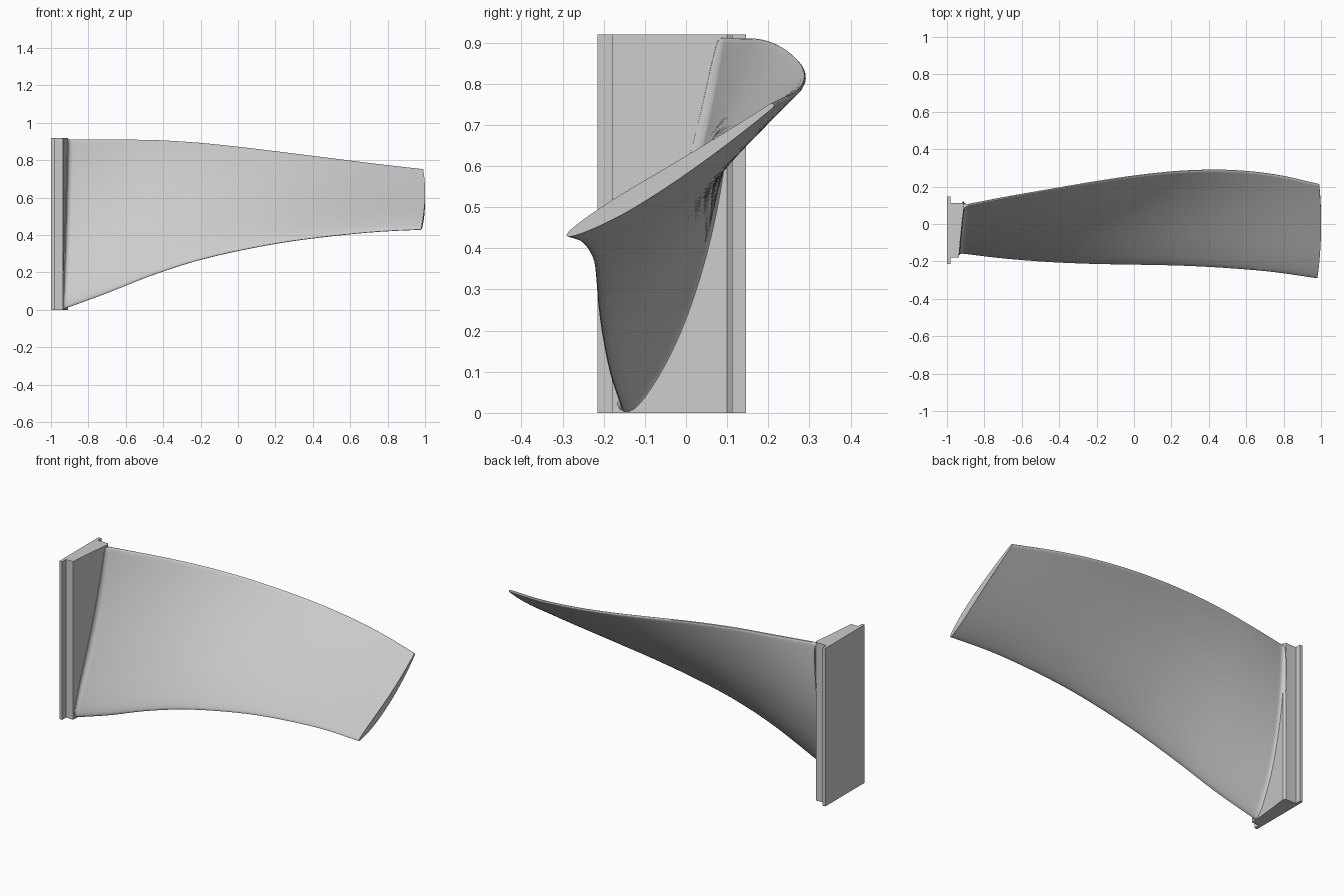
import bpy, bmesh, math
from mathutils import Vector

cube = bpy.data.objects.get("Cube")
if cube:
    bpy.data.objects.remove(cube, do_unlink=True)

metal = bpy.data.materials.new("grey metal")
metal.use_nodes = True
GREY = (0.6, 0.6, 0.6, 1)
metal.diffuse_color = GREY
metal.node_tree.nodes["Principled BSDF"].inputs["Base Color"].default_value = GREY


def make_object(name, bm):
    bmesh.ops.recalc_face_normals(bm, faces=bm.faces)
    mesh = bpy.data.meshes.new(name)
    bm.to_mesh(mesh)
    bm.free()
    mesh.materials.append(metal)
    obj = bpy.data.objects.new(name, mesh)
    bpy.context.collection.objects.link(obj)
    return obj


def prism(name, outline, height):
    """Extrude a plan outline upward from the ground."""
    bm = bmesh.new()
    face = bm.faces.new([bm.verts.new((x, y, 0)) for x, y in outline])
    top = bmesh.ops.extrude_face_region(bm, geom=[face])["geom"]
    bmesh.ops.translate(bm, vec=(0, 0, height),
                        verts=[v for v in top if isinstance(v, bmesh.types.BMVert)])
    return make_object(name, bm)


def spline(values, u):
    """Smooth curve through evenly spaced values, u from 0 to 1."""
    n = len(values) - 1
    i = min(int(u * n), n - 1)
    f = u * n - i
    b, c = values[i], values[i + 1]
    a = values[i - 1] if i else 2 * b - c
    d = values[i + 2] if i + 2 <= n else 2 * c - b
    return b + 0.5 * f * (c - a + f * (2*a - 5*b + 4*c - d + f * (3*(b - c) + d - a)))


# Root mount: thin flange and a block with a slanted face, chamfered at the back
prism("root_flange", [(-1, -0.215), (-0.982, -0.215), (-0.982, 0.146), (-1, 0.146)], 0.92)
prism("root_block", [(-0.983, -0.18), (-0.936, -0.18), (-0.93, -0.1), (-0.92, 0),
                     (-0.908, 0.1), (-0.916, 0.113), (-0.983, 0.113)], 0.92)

# Edge paths of the blade, evenly spaced from root to tip
LOW_Y = [-0.15, -0.18, -0.2, -0.211, -0.216, -0.222, -0.235, -0.256, -0.29]
LOW_Z = [0.002, 0.09, 0.185, 0.263, 0.32, 0.364, 0.395, 0.418, 0.43]
TOP_Y = [0.095, 0.143, 0.186, 0.227, 0.262, 0.285, 0.288, 0.265, 0.213]
TOP_Z = [0.91, 0.909, 0.906, 0.891, 0.866, 0.837, 0.807, 0.777, 0.75]
SIDE, SPANS = 28, 64
FILLET = 0.025


def half_thickness(s):
    """Rounded lower edge, thin upper edge; peak near one."""
    return 10 * (0.594*math.sqrt(s) - 0.252*s - 0.703*s**2 + 0.569*s**3 - 0.19*s**4)


def section(u):
    low = Vector((0, spline(LOW_Y, u), spline(LOW_Z, u)))
    top = Vector((0, spline(TOP_Y, u), spline(TOP_Z, u)))
    chord = top - low
    normal = Vector((0, chord.z, -chord.y)).normalized()
    camber = 0.05 + (0.01 - 0.05) * u
    thick = 0.018 + (0.009 - 0.018) * u
    # Quarter-round flare where the blade leaves the slanted block face
    gap = FILLET - min(FILLET, max(0, u * 1.92 - 0.005))
    flare = FILLET - math.sqrt(FILLET**2 - gap**2)
    ring = []
    for k in range(2 * SIDE + 1):
        side = 1 if k <= SIDE else -1
        a = math.pi * (k if side > 0 else 2 * SIDE + 1 - k) / SIDE
        s = (1 - math.cos(a)) / 2
        edge = 0.004 * min(1, s * 4, math.sqrt(100 * (1 - s)))
        ends = max(0, 4 * s * (1 - s)) ** 0.3
        spread = half_thickness(s) * thick + edge + flare * ends
        p = low + chord * s + normal * (camber * 4 * s * (1 - s) + side * spread)
        root_x = -0.938 + 0.026 * s
        tip_x = 0.98 + 0.01 * s + 0.06 * s * (1 - s)
        ring.append((root_x + (tip_x - root_x) * u, p.y, max(p.z, 0)))
    return ring


# Twisted blade lofted through its sections, dense near the root fillet
bm = bmesh.new()
rings = [[bm.verts.new(p) for p in section((i / SPANS) ** 2)] for i in range(SPANS + 1)]
for r, q in zip(rings, rings[1:]):
    for j in range(len(r)):
        k = (j + 1) % len(r)
        bm.faces.new((r[j], r[k], q[k], q[j]))
bm.faces.new(rings[0])
bm.faces.new(rings[-1])
blade = make_object("blade", bm)

bpy.ops.object.select_all(action="DESELECT")
blade.select_set(True)
bpy.context.view_layer.objects.active = blade
bpy.ops.object.shade_smooth_by_angle(angle=math.radians(40))
